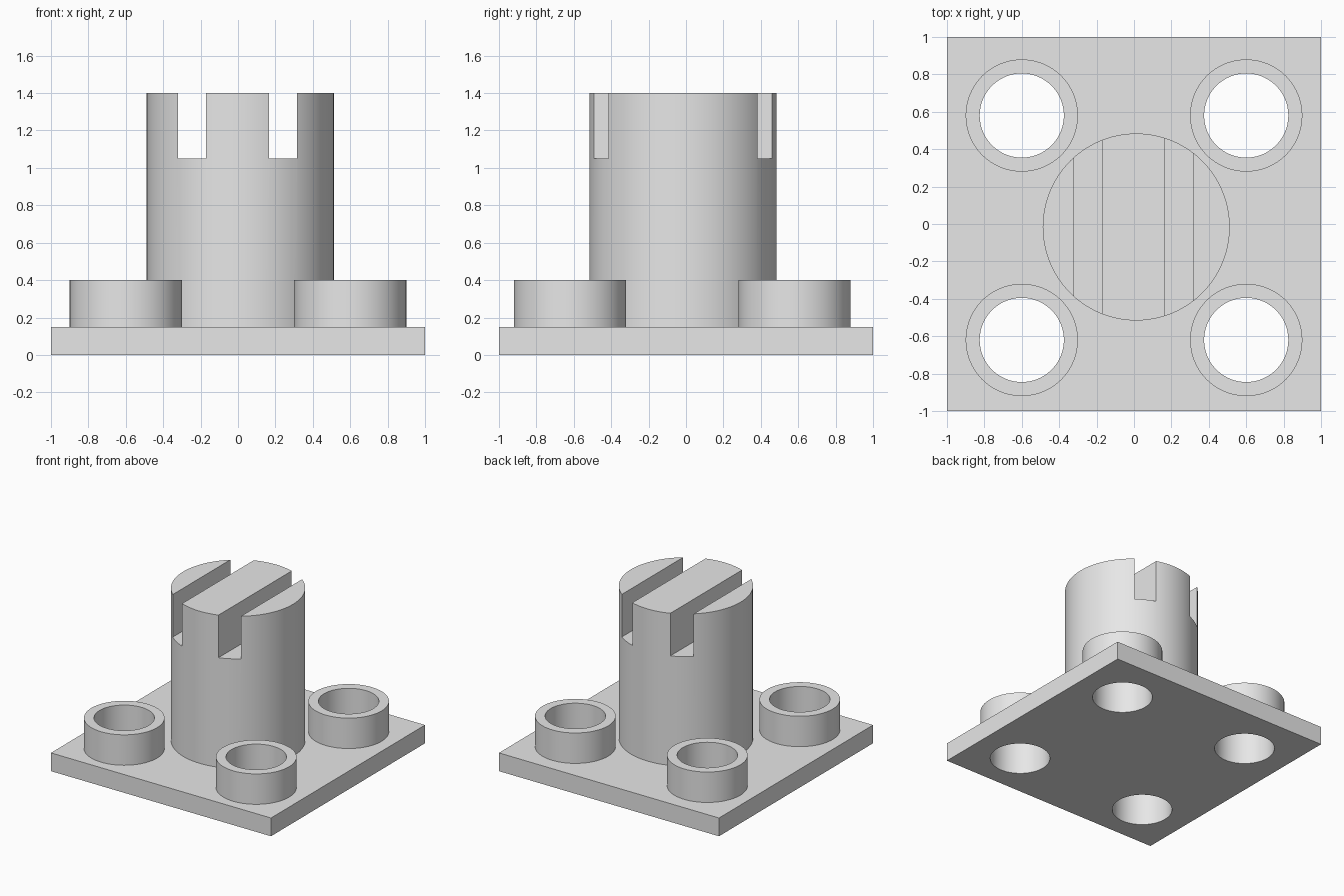
import bpy
import math

default_cube = bpy.data.objects.get("Cube")
if default_cube:
    bpy.data.objects.remove(default_cube, do_unlink=True)

SIDES = 96
PLATE_TOP, SLEEVE_TOP, POST_TOP, SLOT_FLOOR = 0.15, 0.40, 1.40, 1.05
HOLE_CENTRES = [(x, y) for x in (-0.6, 0.6) for y in (-0.62, 0.58)]

grey = bpy.data.materials.new("plain grey")
grey.use_nodes = True
grey.diffuse_color = (0.8, 0.8, 0.8, 1)
grey.node_tree.nodes["Principled BSDF"].inputs["Base Color"].default_value = (0.8, 0.8, 0.8, 1)


def box(name, x0, x1, y0, y1, z0, z1):
    bpy.ops.mesh.primitive_cube_add(size=1, location=((x0 + x1) / 2, (y0 + y1) / 2, (z0 + z1) / 2))
    obj = bpy.context.object
    obj.name = name
    obj.scale = (x1 - x0, y1 - y0, z1 - z0)
    bpy.ops.object.transform_apply(location=False, rotation=False, scale=True)
    return obj


def cylinder(name, x, y, radius, z0, z1):
    bpy.ops.mesh.primitive_cylinder_add(vertices=SIDES, radius=radius, depth=z1 - z0,
                                        location=(x, y, (z0 + z1) / 2))
    obj = bpy.context.object
    obj.name = name
    return obj


def cut(target, cutters):
    """Subtract each cutter from the target, then discard the cutters."""
    bpy.ops.object.select_all(action="DESELECT")
    target.select_set(True)
    bpy.context.view_layer.objects.active = target
    for cutter in cutters:
        cutter.hide_render = True
        mod = target.modifiers.new("cut", "BOOLEAN")
        mod.operation = "DIFFERENCE"
        mod.solver = "EXACT"
        mod.object = cutter
        bpy.ops.object.modifier_apply(modifier=mod.name)
        bpy.data.objects.remove(cutter, do_unlink=True)


def finish(obj):
    obj.data.materials.clear()
    obj.data.materials.append(grey)
    bpy.ops.object.select_all(action="DESELECT")
    obj.select_set(True)
    bpy.context.view_layer.objects.active = obj
    bpy.ops.object.shade_smooth_by_angle(angle=math.radians(30))


def bore(x, y):
    return cylinder("bore_cutter", x, y, 0.225, -0.1, SLEEVE_TOP + 0.1)


# Square base plate with four through holes
plate = box("base_plate", -1, 1, -1, 1, 0, PLATE_TOP)
cut(plate, [bore(x, y) for x, y in HOLE_CENTRES])
finish(plate)

# Raised sleeve around each hole
for x, y in HOLE_CENTRES:
    name = ("front" if y < 0 else "back") + ("_left" if x > 0 else "_right") + "_sleeve"
    sleeve = cylinder(name, x, y, 0.3, PLATE_TOP, SLEEVE_TOP)
    cut(sleeve, [bore(x, y)])
    finish(sleeve)

# Central post with two slots running front to back
post = cylinder("central_post", 0.012, -0.016, 0.5, PLATE_TOP, POST_TOP)
cut(post, [box("slot_cutter", x0, x0 + 0.148, -1, 1, SLOT_FLOOR, POST_TOP + 0.1)
           for x0 in (-0.32, 0.167)])
finish(post)
